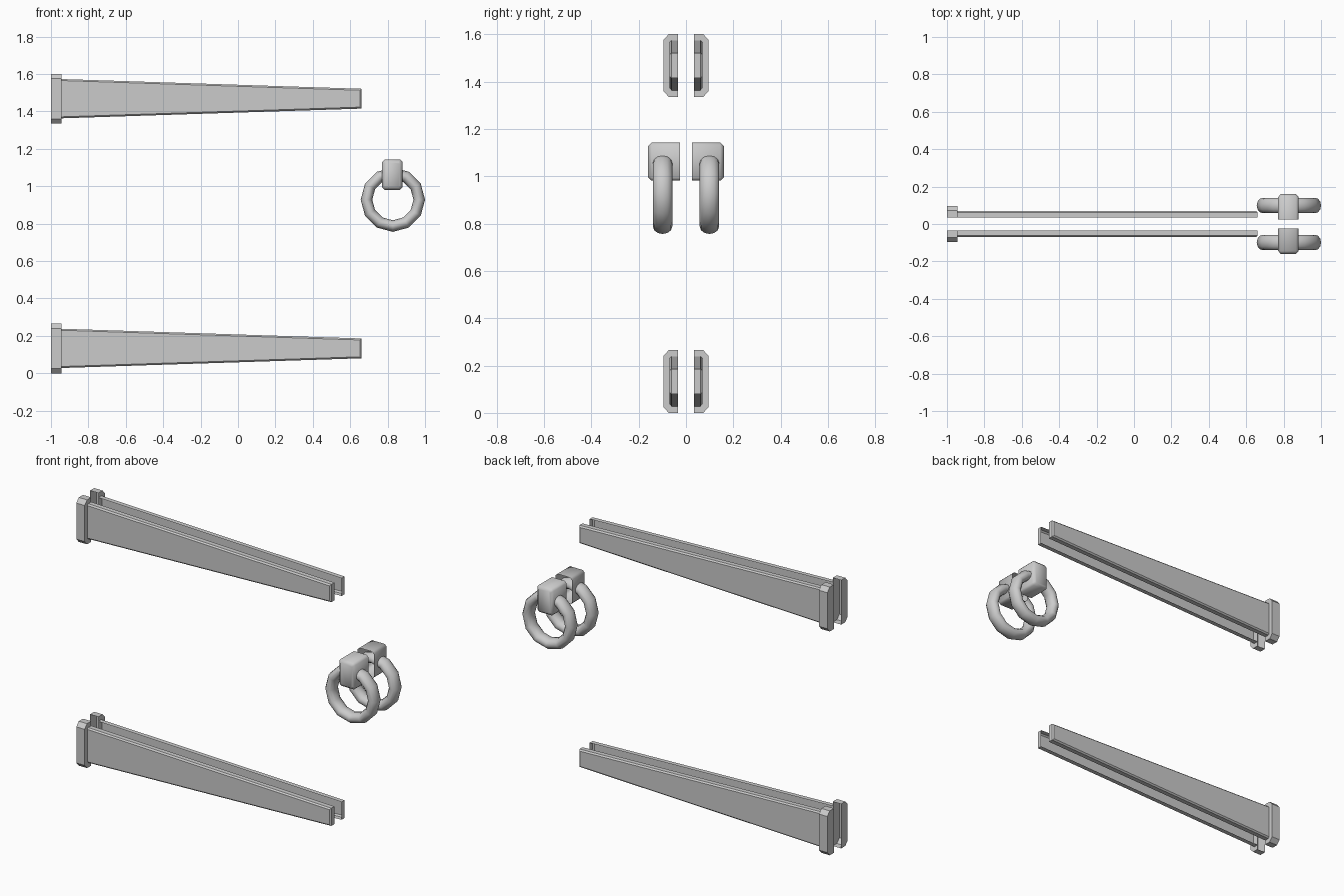
import bpy
import math

if "Cube" in bpy.data.objects:
    bpy.data.objects.remove(bpy.data.objects["Cube"])


def add_object(name, verts, faces, smooth=False):
    """Make the front half (-y) and mirror it to the back of the door."""
    mesh = bpy.data.meshes.new(name)
    mesh.from_pydata(verts, [], faces)
    mesh.polygons.foreach_set("use_smooth", [smooth] * len(faces))
    obj = bpy.data.objects.new(name, mesh)
    bpy.context.collection.objects.link(obj)
    mirror = obj.modifiers.new("both_sides", "MIRROR")
    mirror.use_axis = (False, True, False)
    mirror.use_mirror_merge = False
    return obj


def shell(name, layers, smooth=False):
    """Loft (y, xz outline) layers outward; capped outside, open to the door."""
    n = len(layers[0][1])
    verts = [(x, y, z) for y, outline in layers for x, z in outline]
    faces = []
    for k in range(len(layers) - 1):
        for i in range(n):
            j = (i + 1) % n
            faces.append((k * n + i, k * n + j, (k + 1) * n + j, (k + 1) * n + i))
    faces.append(tuple(range((len(layers) - 1) * n, len(layers) * n)))
    return add_object(name, verts, faces, smooth)


def rect(x0, x1, z0, z1):
    return [(x0, z0), (x1, z0), (x1, z1), (x0, z1)]


def cut_rect(x0, x1, z0, z1, c):
    return [(x0 + c, z0), (x1 - c, z0), (x1, z0 + c), (x1, z1 - c),
            (x1 - c, z1), (x0 + c, z1), (x0, z1 - c), (x0, z0 + c)]


def strap_outline(z, inset):
    x0, x1 = -0.945, 0.66 - inset
    return [(x0, z + 0.028 + inset), (x1, z + 0.08 + inset),
            (x1, z + 0.186 - inset), (x0, z + 0.238 - inset)]


# Strap hinges: tapered strap and chamfered knuckle plate
for label, z in (("lower", 0.0), ("upper", 1.335)):
    shell(label + "_hinge_strap", [
        (-0.034, strap_outline(z, 0)),
        (-0.062, strap_outline(z, 0)),
        (-0.070, strap_outline(z, 0.008))])
    shell(label + "_hinge_plate", [
        (-0.034, rect(-1, -0.945, z, z + 0.265)),
        (-0.073, rect(-1, -0.945, z, z + 0.265)),
        (-0.096, rect(-1, -0.945, z + 0.025, z + 0.24))])

# Handle mount: softened block
shell("handle_mount", [
    (-0.025, cut_rect(0.771, 0.879, 0.981, 1.142, 0.012)),
    (-0.145, cut_rect(0.771, 0.879, 0.981, 1.142, 0.012)),
    (-0.160, cut_rect(0.785, 0.865, 0.995, 1.128, 0.008))], smooth=True)

# Pull ring: twelve-sided ring with an oval section
MAJOR, MINOR = 12, 12
verts, faces = [], []
for i in range(MAJOR):
    a = 2 * math.pi * i / MAJOR
    for k in range(MINOR):
        b = 2 * math.pi * k / MINOR
        r = 0.141 + 0.031 * math.cos(b)
        verts.append((0.828 + r * math.cos(a), -0.099 - 0.041 * math.sin(b),
                      0.928 + r * math.sin(a)))
        i2, k2 = (i + 1) % MAJOR, (k + 1) % MINOR
        faces.append((i * MINOR + k, i2 * MINOR + k,
                      i2 * MINOR + k2, i * MINOR + k2))
add_object("pull_ring", verts, faces, smooth=True)
